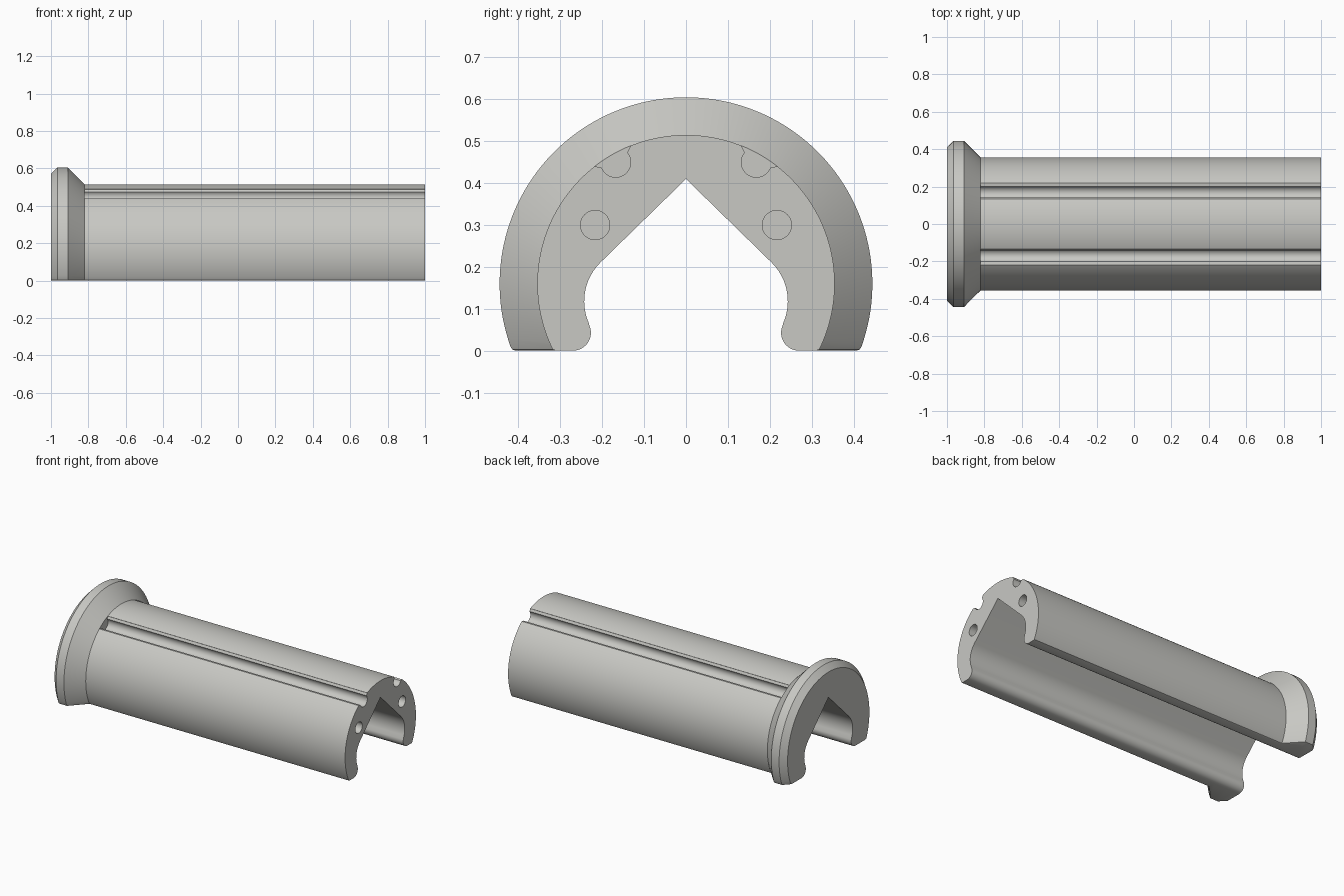
import bpy, bmesh, math

if "Cube" in bpy.data.objects:
    bpy.data.objects.remove(bpy.data.objects["Cube"])

AXIS_Z = 0.16      # height of the centre of the round outer surface
BODY_R = 0.355
RIM_R = 0.445


def arc(cy, cz, r, a0, a1, n):
    """Points (y, z) along an arc, angles in degrees."""
    angles = [math.radians(a0 + (a1 - a0) * i / n) for i in range(n + 1)]
    return [(cy + r * math.cos(a), cz + r * math.sin(a)) for a in angles]


def section(radius):
    """Closed horseshoe cross-section with a V-shaped slot and rounded feet."""
    edge_y = math.sqrt(radius ** 2 - (AXIS_Z - 0.01) ** 2)
    start = math.degrees(math.atan2(0.01 - AXIS_Z, edge_y))
    half = [(0, 0.41)]
    half += arc(0.113, 0.118, 0.13, 45, -24, 12)            # slot flank
    half += arc(0.27, 0.043, 0.043, 156, 270, 12)           # foot
    half += [(edge_y - 0.012, 0), (edge_y - 0.004, 0.003)]  # rounded corner
    half += arc(0, AXIS_Z, radius, start, 90, 48)           # outer surface
    return half + [(-y, z) for y, z in reversed(half[1:-1])]


def loft(name, stations):
    """Solid through a list of (x, profile) with matching point counts."""
    bm = bmesh.new()
    rings = [[bm.verts.new((x, y, z)) for y, z in prof] for x, prof in stations]
    n = len(rings[0])
    for a, b in zip(rings, rings[1:]):
        for i in range(n):
            j = (i + 1) % n
            bm.faces.new((a[i], a[j], b[j], b[i]))
    bm.faces.new(rings[0])
    bm.faces.new(rings[-1])
    bmesh.ops.recalc_face_normals(bm, faces=bm.faces)
    mesh = bpy.data.meshes.new(name)
    bm.to_mesh(mesh)
    bm.free()
    obj = bpy.data.objects.new(name, mesh)
    bpy.context.collection.objects.link(obj)
    return obj


# Sleeve with a flared rim at one end
sleeve = loft("flanged_sleeve", [
    (-1.0, section(0.41)), (-0.965, section(RIM_R)), (-0.91, section(RIM_R)),
    (-0.82, section(BODY_R)), (1.0, section(BODY_R))])

# Cutters: lengthwise round grooves and blind holes in the end face
groove = [(0.168, 0.54), (0.133, 0.488)] + arc(0.168, 0.45, 0.036, 140, 340, 20)
groove += [(0.219, 0.440), (0.27, 0.47)]
hole = arc(0.217, 0.30, 0.035, 0, 348.75, 31)
cutters = []
for side in (1, -1):
    for name, prof, x0 in (("groove_cutter", groove, -0.82), ("hole_cutter", hole, 0.7)):
        flipped = [(side * y, z) for y, z in prof]
        cutters.append(loft(name, [(x0, flipped), (1.1, flipped)]))

bpy.context.view_layer.objects.active = sleeve
sleeve.select_set(True)
for cutter in cutters:
    mod = sleeve.modifiers.new("cut", 'BOOLEAN')
    mod.operation = 'DIFFERENCE'
    mod.solver = 'EXACT'
    mod.object = cutter
    bpy.ops.object.modifier_apply(modifier=mod.name)
    bpy.data.objects.remove(cutter)
bpy.ops.object.shade_smooth_by_angle(angle=math.radians(25))

# Plain warm grey
grey = bpy.data.materials.new("light_grey")
grey.diffuse_color = (0.58, 0.58, 0.55, 1)
grey.use_nodes = True
grey.node_tree.nodes["Principled BSDF"].inputs["Base Color"].default_value = grey.diffuse_color
sleeve.data.materials.clear()
sleeve.data.materials.append(grey)
